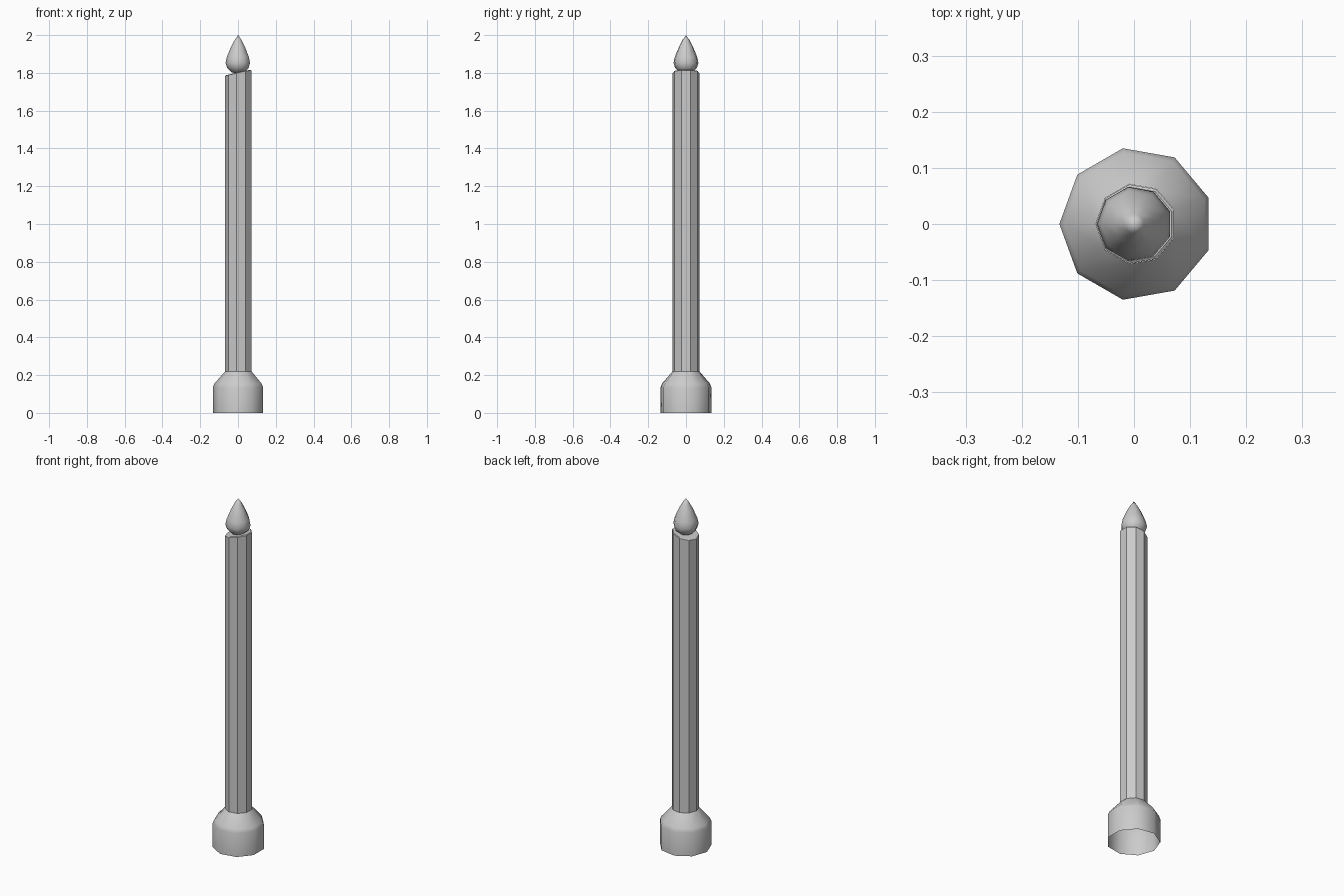
import bpy, math

if "Cube" in bpy.data.objects:
    bpy.data.objects.remove(bpy.data.objects["Cube"])

SIDES = 9


def ring_angles():
    # one corner points to -x
    return [math.pi + 2 * math.pi * i / SIDES for i in range(SIDES)]


def lathe(name, profile, cx, smooth, height=lambda x, z: z):
    """Nine-sided turned part; radius 0 gives a single pole vertex."""
    verts, faces, rings = [], [], []
    for r, z in profile:
        start = len(verts)
        if r == 0:
            verts.append((cx, 0, height(cx, z)))
            rings.append([start] * SIDES)
        else:
            for a in ring_angles():
                x, y = cx + r * math.cos(a), r * math.sin(a)
                verts.append((x, y, height(x, z)))
            rings.append(list(range(start, start + SIDES)))
    for low, up in zip(rings, rings[1:]):
        for i in range(SIDES):
            j = (i + 1) % SIDES
            quad = list(dict.fromkeys((low[i], low[j], up[j], up[i])))
            faces.append(quad)
    mesh = bpy.data.meshes.new(name)
    mesh.from_pydata(verts, [], faces)
    for p in mesh.polygons:
        p.use_smooth = smooth
    obj = bpy.data.objects.new(name, mesh)
    bpy.context.collection.objects.link(obj)
    return obj


def slanted(x, z):
    # candle top slopes up towards +x, levelling off near the edge
    return z if z < 1 else z + min(0.24 * x, 0.013)


# hollow socket at the foot, open underneath
lathe("base_socket", [(0.137, 0), (0.137, 0.135), (0.129, 0.155), (0.072, 0.22)],
      0.004, True)

# faceted candle shaft with slanted, slightly chamfered top
lathe("candle_shaft", [(0.0715, 0.215), (0.0715, 1.80), (0.067, 1.803), (0, 1.803)],
      0.004, False, slanted)

# teardrop flame
lathe("flame", [(0, 1.795), (0.035, 1.803), (0.058, 1.825), (0.067, 1.852),
                (0.06, 1.885), (0.037, 1.94), (0.018, 1.975), (0, 2.0)],
      0.001, True)
